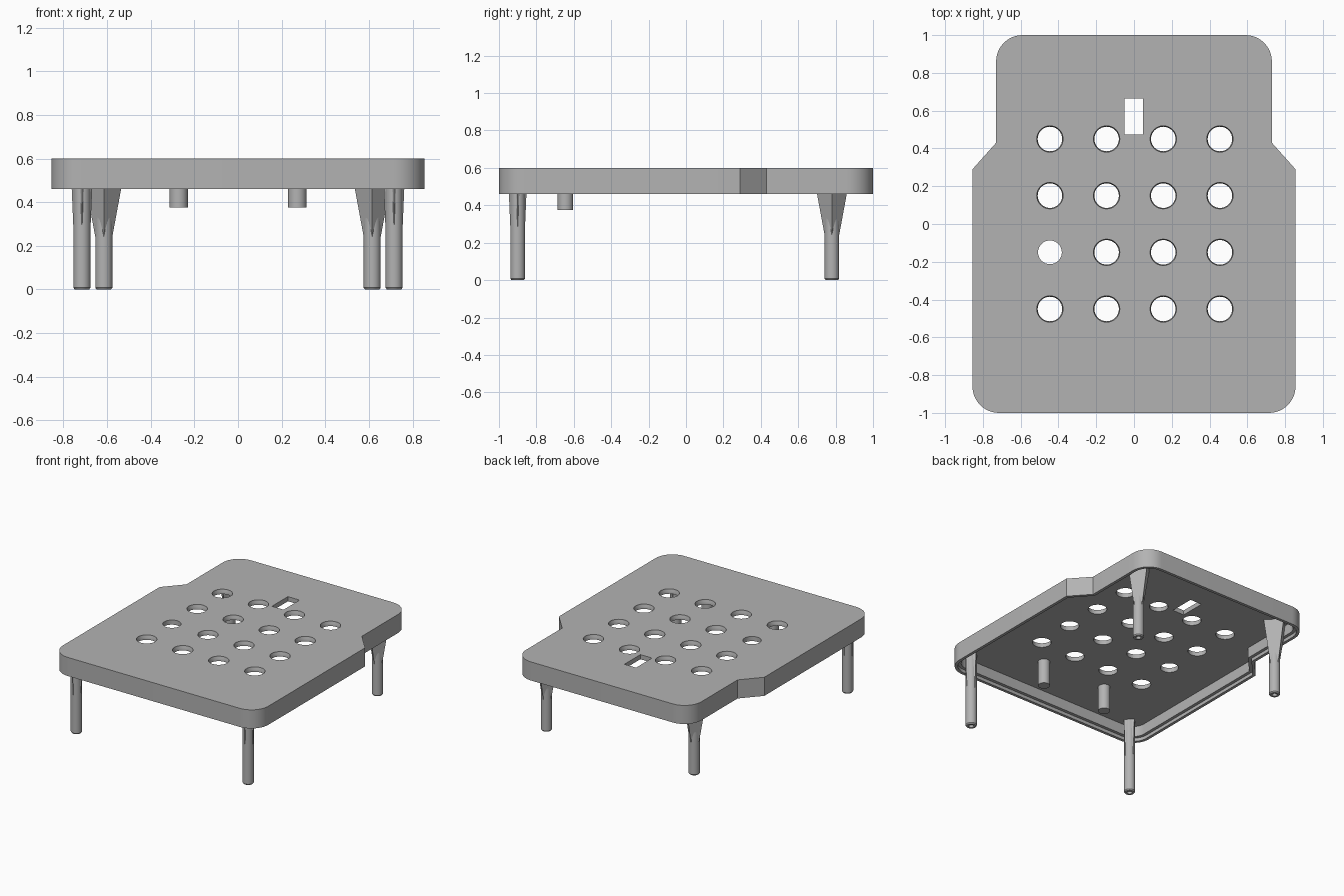
import bpy, bmesh, math

if "Cube" in bpy.data.objects:
    bpy.data.objects.remove(bpy.data.objects["Cube"])

TOP, RIM, ROOF = 0.6, 0.46, 0.565    # top face, lower rim, underside of the top plate
grey = bpy.data.materials.new("plain grey")
grey.diffuse_color = (0.45, 0.45, 0.45, 1)
grey.use_nodes = True
grey.node_tree.nodes["Principled BSDF"].inputs["Base Color"].default_value = grey.diffuse_color


def make_object(name, bm):
    bmesh.ops.recalc_face_normals(bm, faces=bm.faces)
    mesh = bpy.data.meshes.new(name)
    bm.to_mesh(mesh)
    bm.free()
    mesh.materials.append(grey)
    obj = bpy.data.objects.new(name, mesh)
    bpy.context.collection.objects.link(obj)
    return obj


def prism(bm, pts, z0, z1):
    """Closed vertical extrusion of a 2D outline."""
    low = [bm.verts.new((x, y, z0)) for x, y in pts]
    high = [bm.verts.new((x, y, z1)) for x, y in pts]
    bm.faces.new(low[::-1])
    bm.faces.new(high)
    for i in range(len(pts)):
        j = (i + 1) % len(pts)
        bm.faces.new((low[i], low[j], high[j], high[i]))


def circle(cx, cy, r, n=32):
    return [(cx + r * math.cos(2 * math.pi * i / n),
             cy + r * math.sin(2 * math.pi * i / n)) for i in range(n)]


def lathe(bm, cx, cy, profile, n=32):
    """Revolve (radius, z) pairs, capping both ends."""
    rings = [[bm.verts.new((x, y, z)) for x, y in circle(cx, cy, r, n)] for r, z in profile]
    for a, b in zip(rings, rings[1:]):
        for i in range(n):
            j = (i + 1) % n
            bm.faces.new((a[i], a[j], b[j], b[i]))
    bm.faces.new(rings[0][::-1])
    bm.faces.new(rings[-1])


def outline(d):
    """Case outline inset by d: wide front, shoulders, narrow back."""
    r = 0.14
    half = []
    for cx, cy, a0 in ((0.855 - r, -1 + r, -90), (0.73 - r, 1 - r, 0)):
        if a0 == 0:
            half += [(0.855 - d, 0.29 - 0.38 * d), (0.73 - d, 0.43 - 0.38 * d)]
        for k in range(13):
            a = math.radians(a0 + 90 * k / 12)
            half.append((cx + (r - d) * math.cos(a), cy + (r - d) * math.sin(a)))
    return half + [(-x, y) for x, y in reversed(half)]


def cut(target, bm):
    """Subtract a closed bmesh from the target for good."""
    cutter = make_object("cutter", bm)
    cutter.hide_render = True
    mod = target.modifiers.new("cut", 'BOOLEAN')
    mod.operation, mod.solver, mod.object = 'DIFFERENCE', 'EXACT', cutter
    bpy.context.view_layer.update()
    dg = bpy.context.evaluated_depsgraph_get()
    mesh = bpy.data.meshes.new_from_object(target.evaluated_get(dg))
    target.modifiers.clear()
    target.data = mesh
    bpy.data.objects.remove(cutter)


def smooth(obj):
    bpy.ops.object.select_all(action='DESELECT')
    obj.select_set(True)
    bpy.context.view_layer.objects.active = obj
    bpy.ops.object.shade_smooth_by_angle(angle=math.radians(30))


# Hollow case, open underneath, with a stepped rim
bm = bmesh.new()
prism(bm, outline(0), RIM, TOP)
case = make_object("case", bm)
for inset, roof in ((0.045, ROOF), (0.022, RIM + 0.025)):
    bm = bmesh.new()
    prism(bm, outline(inset), RIM - 0.05, roof)
    cut(case, bm)

# Button holes with a small taper, one of them narrower, and the slot
bm = bmesh.new()
for i in range(4):
    for j in range(4):
        x, y = -0.445 + 0.3 * i, -0.45 + 0.3 * j
        small = (i, j) == (0, 1)
        r0, r1 = (0.063, 0.063) if small else (0.065, 0.07)
        lathe(bm, x, y, [(r0, ROOF - 0.02), (r0, ROOF + 0.02), (r1, TOP - 0.006), (r1, TOP + 0.03)])
prism(bm, [(-0.05, 0.475), (0.047, 0.475), (0.047, 0.665), (-0.05, 0.665)], ROOF - 0.02, TOP + 0.03)
cut(case, bm)
smooth(case)

# Legs with a bevelled foot, a screw hole and a four-sided flared brace
for label, lx, ly, flare in (("front", 0.715, -0.90, 0.047), ("back", 0.615, 0.78, 0.08)):
    for side, s in (("left", -1), ("right", 1)):
        bm = bmesh.new()
        lathe(bm, s * lx, ly, [(0.018, 0.08), (0.018, 0), (0.033, 0), (0.039, 0.008), (0.039, ROOF + 0.005)])
        smooth(make_object(f"{label}_{side}_leg", bm))
        bm = bmesh.new()
        slope = (flare - 0.037) / (RIM - 0.23)
        lathe(bm, s * lx, ly, [(0.037 - 0.03 * slope, 0.2),
                               (flare + slope * (ROOF - RIM), ROOF + 0.005)], 4)
        make_object(f"{label}_{side}_brace", bm)

# Short pegs under the top plate
for side, s in (("left", -1), ("right", 1)):
    bm = bmesh.new()
    lathe(bm, s * 0.272, -0.645, [(0.042, 0.375), (0.042, ROOF + 0.005)])
    smooth(make_object(f"{side}_peg", bm))
